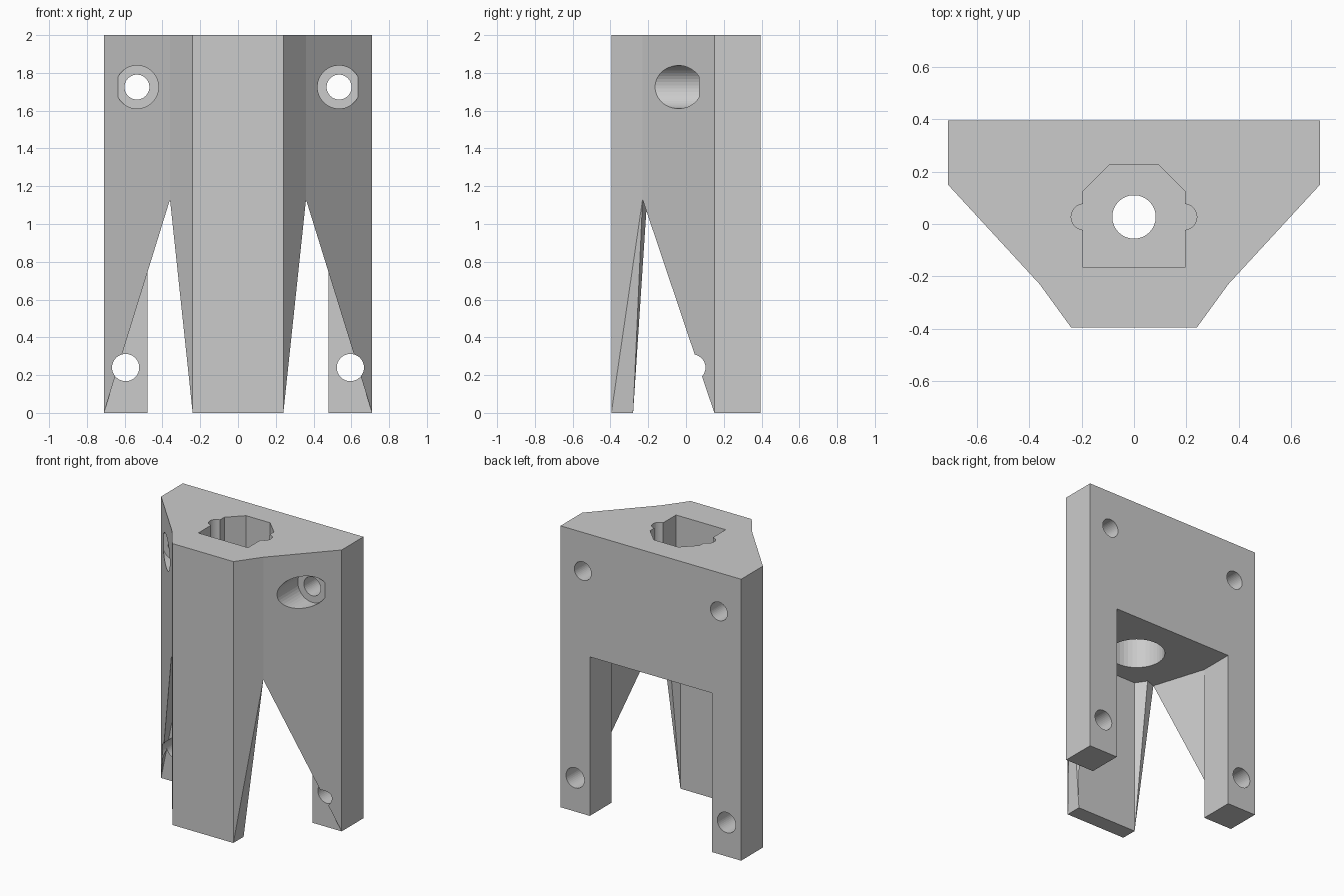
import bpy, bmesh, math

if "Cube" in bpy.data.objects:
    bpy.data.objects.remove(bpy.data.objects["Cube"])

grey = bpy.data.materials.new("light grey")
grey.diffuse_color = (0.6, 0.6, 0.6, 1)
grey.use_nodes = True
grey.node_tree.nodes["Principled BSDF"].inputs["Base Color"].default_value = grey.diffuse_color


def make_object(name, bm):
    bmesh.ops.recalc_face_normals(bm, faces=bm.faces[:])
    mesh = bpy.data.meshes.new(name)
    bm.to_mesh(mesh)
    bm.free()
    mesh.materials.append(grey)
    ob = bpy.data.objects.new(name, mesh)
    bpy.context.collection.objects.link(ob)
    return ob


# Bracket body: right-half corner points, mirrored to the left
H, C = 2.0, 1.13   # total height, height of the arch ceiling
pts = {
    "t0": (.71, .395, H), "t1": (.71, .15, H), "t2": (.36, -.23, H), "t3": (.24, -.395, H),
    "b0": (.71, .395, 0), "b1": (.71, .15, 0), "b3": (.24, -.395, 0), "apex": (.36, -.23, C),
    "l1": (.48, .395, 0), "l2": (.48, .15, 0), "p": (.24, -.28, 0),
    "c1": (.48, .395, C), "c2": (.48, .15, C), "c3": (.29, -.206, C), "c4": (.24, -.28, C),
}
# faces on one side: outer walls, back leg, front leg flank
side_faces = ["t0 t1 b1 b0", "t1 t2 apex b1", "t2 t3 b3 apex",
              "b0 b1 l2 l1", "l1 l2 c2 c1", "l2 b1 c2", "b1 apex c2",
              "b3 p apex", "p c3 apex", "p c4 c3"]
# faces crossing the middle: top, front, back, ceiling, front leg inside and foot
middle_faces = ["t0 t1 t2 t3", "t3 b3", "t0 b0 l1 c1", "c1 c2 apex c3 c4", "c4 p", "p b3"]

bm = bmesh.new()
right = {k: bm.verts.new(v) for k, v in pts.items()}
left = {k: bm.verts.new((-v[0], v[1], v[2])) for k, v in pts.items()}
for f in side_faces:
    for half in (right, left):
        bm.faces.new([half[k] for k in f.split()])
for f in middle_faces:
    keys = f.split()
    bm.faces.new([right[k] for k in keys] + [left[k] for k in reversed(keys)])
body = make_object("bracket_body", bm)


def cut(bm):
    """Subtract a closed bmesh from the body."""
    cutter = make_object("cutter", bm)
    cutter.hide_render = True
    mod = body.modifiers.new("cut", 'BOOLEAN')
    mod.operation = 'DIFFERENCE'
    mod.solver = 'EXACT'
    mod.object = cutter
    bpy.context.view_layer.objects.active = body
    bpy.ops.object.modifier_apply(modifier=mod.name)
    bpy.data.objects.remove(cutter)


def prism(profile, start, end, place):
    """Extrude a 2D profile; place maps (u, v, depth) to a 3D point."""
    bm = bmesh.new()
    a = [bm.verts.new(place(u, v, start)) for u, v in profile]
    b = [bm.verts.new(place(u, v, end)) for u, v in profile]
    bm.faces.new(a)
    bm.faces.new(b)
    n = len(a)
    for i in range(n):
        j = (i + 1) % n
        bm.faces.new((a[i], a[j], b[j], b[i]))
    return bm


def circle(u, v, r, n=40):
    return [(u + r * math.cos(2 * math.pi * (i + .5) / n),
             v + r * math.sin(2 * math.pi * (i + .5) / n)) for i in range(n)]


def along_y(u, v, d):
    return (u, d, v)


def along_z(u, v, d):
    return (u, v, d)


# Screw holes through the back plate, upper pair with counterbores
for s in (-1, 1):
    cut(prism(circle(s * .535, 1.725, .114), -.6, .07, along_y))
    cut(prism(circle(s * .535, 1.725, .066), -.1, .6, along_y))
    cut(prism(circle(s * .595, .24, .072), -.2, .6, along_y))

# Top socket: chamfered box with a round notch on each side
arc = [(.19 + .05 * math.cos(t), .027 + .05 * math.sin(t))
       for t in (math.radians(-84 + 168 * i / 12) for i in range(13))]
half = [(.195, -.167)] + arc + [(.195, .125), (.095, .225)]
socket = half + [(-x, y) for x, y in reversed(half)]
cut(prism(socket, 1.6, 2.2, along_z))

# Centre bore, wide below and narrow through the socket floor
cut(prism(circle(0, .027, .187), 1.0, 1.5, along_z))
cut(prism(circle(0, .027, .083), 1.4, 1.7, along_z))
